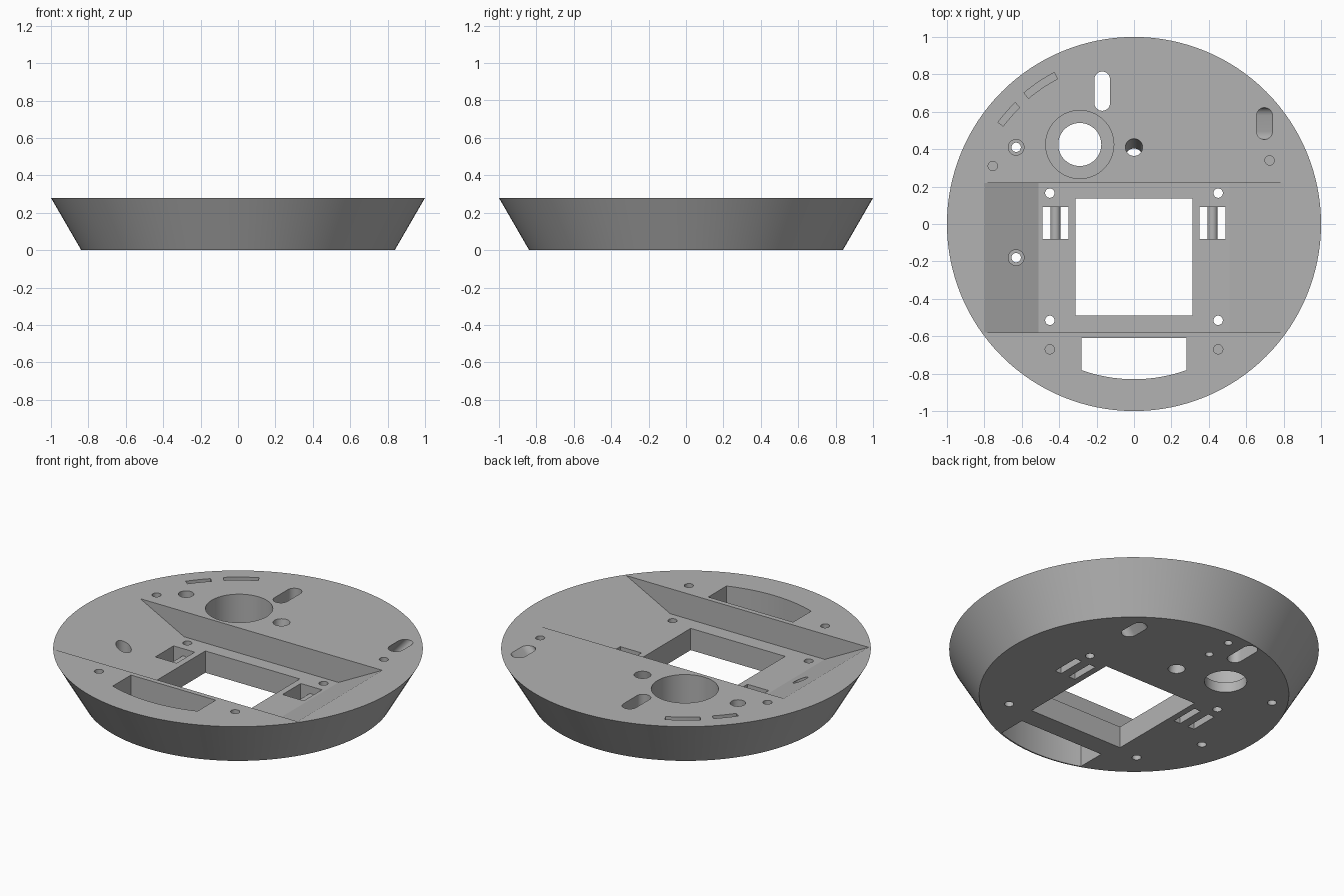
import bpy, bmesh, math
from mathutils import Vector

if "Cube" in bpy.data.objects:
    bpy.data.objects.remove(bpy.data.objects["Cube"])

TOP, FLOOR = 0.28, 0.13          # upper face and channel floor heights
R_TOP, R_BOT = 1.0, 0.838

grey = bpy.data.materials.new("grey plastic")
grey.diffuse_color = (0.45, 0.45, 0.45, 1)
grey.use_nodes = True
grey.node_tree.nodes["Principled BSDF"].inputs["Base Color"].default_value = grey.diffuse_color


def loft(name, low, high):
    """Closed solid between two matching outlines of 3D points."""
    bm = bmesh.new()
    a = [bm.verts.new(p) for p in low]
    b = [bm.verts.new(p) for p in high]
    n = len(a)
    bm.faces.new(a[::-1])
    bm.faces.new(b)
    for i in range(n):
        bm.faces.new((a[i], a[(i + 1) % n], b[(i + 1) % n], b[i]))
    bmesh.ops.recalc_face_normals(bm, faces=bm.faces)
    me = bpy.data.meshes.new(name)
    bm.to_mesh(me)
    bm.free()
    me.materials.append(grey)
    ob = bpy.data.objects.new(name, me)
    bpy.context.collection.objects.link(ob)
    return ob


def arc(x, y, r, a0, a1, n):
    return [(x + r * math.cos(math.radians(a0 + (a1 - a0) * i / n)),
             y + r * math.sin(math.radians(a0 + (a1 - a0) * i / n))) for i in range(n + 1)]


def circle(x, y, r, n=32):
    return arc(x, y, r, 0, 360, n)[:-1]


def slot(x, y, r, length):
    h = length / 2 - r
    return arc(x, y + h, r, 0, 180, 16) + arc(x, y - h, r, 180, 360, 16)


def rect(x0, x1, y0, y1):
    return [(x0, y0), (x1, y0), (x1, y1), (x0, y1)]


def ring_piece(r0, r1, a0, a1):
    return arc(0, 0, r1, a0, a1, 8) + arc(0, 0, r0, a1, a0, 8)


def at(outline, z, dx=0, dy=0):
    return [(x + dx, y + dy, z) for x, y in outline]


cutters = []


def cut(outline, z0=-0.1, z1=TOP + 0.1, slant=(0, 0)):
    """Cutter; slant is the sideways drift per unit of height, measured from the top."""
    d0, d1 = z0 - TOP, z1 - TOP
    cutters.append(loft("cutter", at(outline, z0, slant[0] * d0, slant[1] * d0),
                        at(outline, z1, slant[0] * d1, slant[1] * d1)))


# Tapered round body
body = loft("base_body", at(circle(0, 0, R_BOT, 128), 0), at(circle(0, 0, R_TOP, 128), TOP))

# Wide channel with sloping ends
k = 0.29 / (TOP - FLOOR)
xe = 0.8 + 0.1 * k
profile = [(-0.51, FLOOR), (0.51, FLOOR), (xe, TOP + 0.1), (-xe, TOP + 0.1)]
cutters.append(loft("cutter", [(x, -0.58, z) for x, z in profile],
                    [(x, 0.22, z) for x, z in profile]))

# Square opening and curved front window
cut(rect(-0.312, 0.312, -0.49, 0.137))
w = math.degrees(math.asin(0.28 / 0.83))
cut(arc(0, 0, 0.83, 270 - w, 270 + w, 16) + [(0.28, -0.61), (-0.28, -0.61)])

# Mirrored screw holes, blind peg holes and clip pockets
for s in (-1, 1):
    for y in (0.165, -0.515):
        cut(circle(s * 0.45, y, 0.025))
    cut(circle(s * 0.45, -0.67, 0.025), 0.13)
    cut(rect(s * 0.42 - 0.07, s * 0.42 + 0.07, -0.08, 0.092))
cut(circle(-0.755, 0.31, 0.025), 0.13)
cut(circle(0.725, 0.34, 0.025), 0.13)

# Counterbored holes
for x, y, r, big, ledge in ((-0.29, 0.425, 0.115, 0.182, 0.06),
                            (-0.63, 0.41, 0.025, 0.042, 0.08),
                            (-0.63, -0.18, 0.025, 0.042, 0.08)):
    n = 64 if big > 0.1 else 32
    cut(circle(x, y, big, n), ledge)
    cut(circle(x, y, r, n))

# Upright slot, slanted slot, slanted hole
cut(slot(-0.17, 0.71, 0.042, 0.21))
cut(slot(0.698, 0.537, 0.043, 0.17), slant=(0.25 / TOP, 0))
cut(circle(0, 0.41, 0.046), slant=(0, 0.052 / TOP))

# Shallow curved recesses
cut(ring_piece(0.877, 0.915, 117.8, 130), 0.23)
cut(ring_piece(0.873, 0.908, 134.4, 143.2), 0.23)

# Blind holes in the underside
for y in (0.594, 0.754):
    cut(circle(-0.033, y, 0.022), -0.1, 0.1)

# Carve the body
for c in cutters:
    m = body.modifiers.new("cut", 'BOOLEAN')
    m.operation, m.solver, m.object = 'DIFFERENCE', 'EXACT', c
deps = bpy.context.evaluated_depsgraph_get()
carved = bpy.data.meshes.new_from_object(body.evaluated_get(deps))
body.modifiers.clear()
body.data = carved
for c in cutters:
    bpy.data.objects.remove(c)

# Round-topped strap bars across the clip pockets
parts = [body]
for s, side in ((-1, "left"), (1, "right")):
    p = [(s * 0.42 - 0.027, 0), (s * 0.42 + 0.027, 0)] + arc(s * 0.42, 0.06, 0.027, 0, 180, 12)
    parts.append(loft(side + "_strap_bar", [(x, -0.085, z) for x, z in p],
                      [(x, 0.097, z) for x, z in p]))

# Smooth curves, keep edges sharp
for o in parts:
    bpy.ops.object.select_all(action='DESELECT')
    o.select_set(True)
    bpy.context.view_layer.objects.active = o
    bpy.ops.object.shade_smooth_by_angle(angle=math.radians(25))
